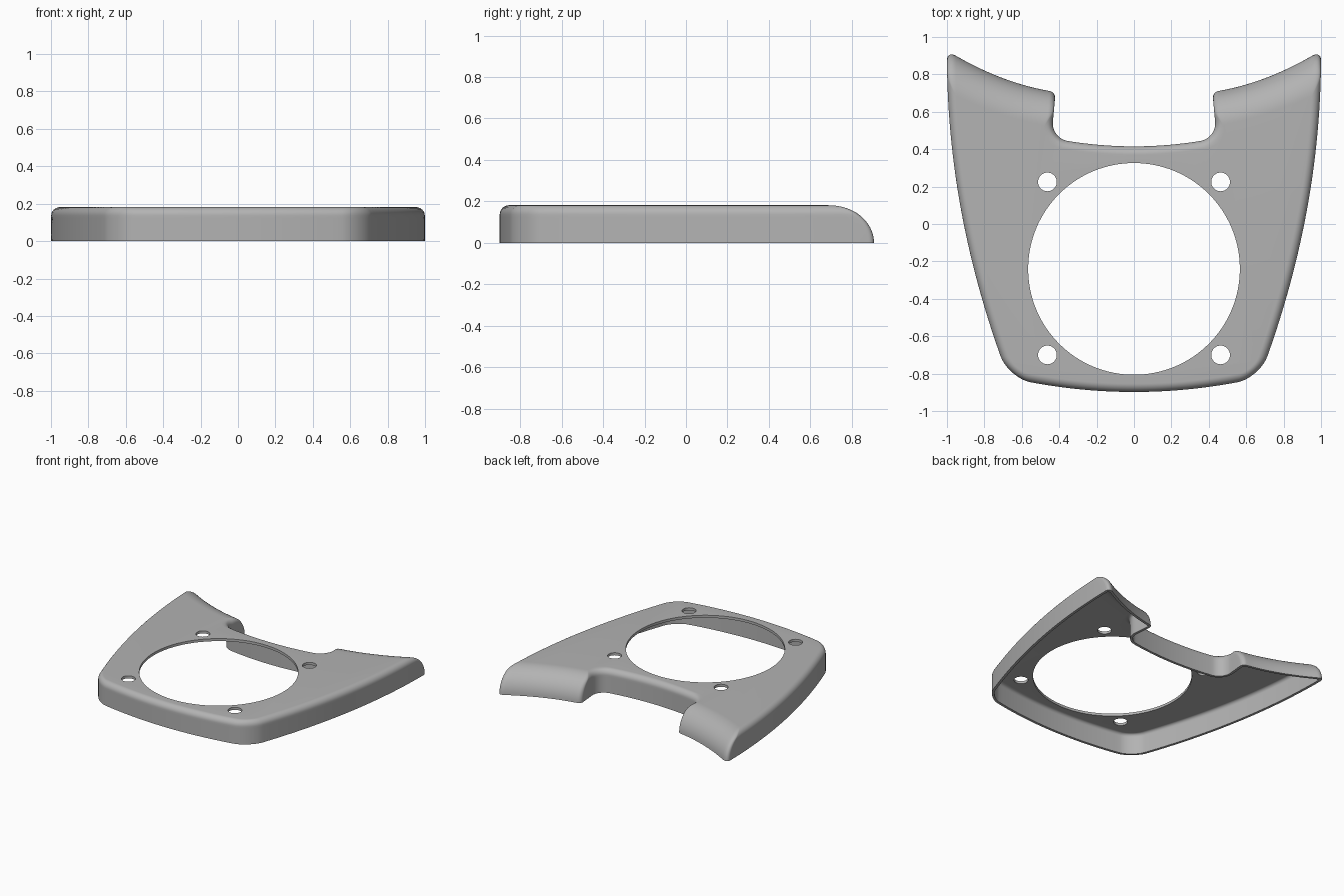
import bpy, bmesh
from math import sqrt, sin, asin, pi
from mathutils import Vector

if "Cube" in bpy.data.objects:
    bpy.data.objects.remove(bpy.data.objects["Cube"])

HEIGHT = 0.182      # overall height, also the radius of the rear roll-off
EDGE = 0.045        # radius of the other top edges
WALL = 0.02         # shell thickness


def spread(a, b, n):
    return [a + (b - a) * i / n for i in range(n + 1)]


def meet(fx, fy, x, y):
    """Corner where x = fx(y) crosses y = fy(x)."""
    for _ in range(40):
        y = fy(x)
        x = fx(y)
    return Vector((x, y))


def fillet(a, corner, b, n=9):
    """Rounded corner, end points left out."""
    pts = []
    for t in spread(0, 1, n)[1:-1]:
        wa, wc, wb = (1 - t) ** 2, 1.414 * t * (1 - t), t * t
        pts.append((a * wa + corner * wc + b * wb) / (wa + wc + wb))
    return pts


def outline(d, rear_d):
    """Closed plan outline, inset by d, with the rear edges inset by rear_d."""
    def front(x): return -0.898 + 0.17 * x * x + d * sqrt(1 + (0.34 * x) ** 2)
    def side(y): return 1 - 0.111 * (0.9 - y) ** 2 - d * sqrt(1 + (0.222 * (0.9 - y)) ** 2)
    def rear(x): return 0.404 * x * x - 0.191 * x + 0.715 - rear_d * sqrt(1 + (0.808 * x - 0.191) ** 2)
    def notch_side(y): return 0.42 + 0.09 * (0.7 - y) + d
    def notch_back(x): return 0.415 + 0.23 * x * x - d

    c1 = meet(side, front, 0.7, -0.8)
    c2 = meet(side, rear, 1, 0.9)
    c3 = meet(notch_side, rear, 0.43, 0.7)
    c4 = meet(notch_side, notch_back, 0.43, 0.45)
    f1, f2, f3 = 0.115 - d, max(0.05 - d, 0.012), max(0.032 - d, 0.01)
    f4 = min(0.085 + d, 0.95 * (c3.y - c4.y) - f3)

    runs = [
        [Vector((x, front(x))) for x in spread(0, c1.x - f1, 16)],
        [Vector((side(y), y)) for y in spread(c1.y + f1, c2.y - f2, 28)],
        [Vector((x, rear(x))) for x in spread(c2.x - f2, c3.x + f3, 18)],
        [Vector((notch_side(y), y)) for y in spread(c3.y - f3, c4.y + f4, 6)],
        [Vector((x, notch_back(x))) for x in spread(c4.x - f4, 0, 12)],
    ]
    half = list(runs[0])
    for corner, run in zip((c1, c2, c3, c4), runs[1:]):
        half += fillet(half[-1], corner, run[0]) + run
    return half + [Vector((-p.x, p.y)) for p in reversed(half[1:-1])]


def skin(inset):
    """Rings of one shell surface from the ground up."""
    roll, edge = HEIGHT - inset, EDGE - inset
    start = HEIGHT - EDGE
    bend = asin(start / roll)
    rings = []
    for t in spread(0, bend, 8) + spread(bend, pi / 2, 9)[1:]:
        z = roll * sin(t)
        up = min(max(z - start, 0), edge)
        d = inset + edge - sqrt(edge ** 2 - up ** 2)
        rear_d = inset + roll - sqrt(max(roll ** 2 - z ** 2, 0))
        rings.append([(p.x, p.y, z) for p in outline(d, rear_d)])
    return rings


# Material
grey = bpy.data.materials.new("satin grey")
grey.use_nodes = True
grey.diffuse_color = (0.45, 0.45, 0.45, 1)
grey.node_tree.nodes["Principled BSDF"].inputs["Base Color"].default_value = grey.diffuse_color

# Hollow cover: inner skin downward, rim, outer skin upward
bm = bmesh.new()
rings = [[bm.verts.new(p) for p in ring] for ring in skin(WALL)[::-1] + skin(0)]
for low, high in zip(rings, rings[1:]):
    for i in range(len(low)):
        bm.faces.new((low[i - 1], low[i], high[i], high[i - 1]))
bm.faces.new(rings[0])
bm.faces.new(rings[-1])
bmesh.ops.recalc_face_normals(bm, faces=bm.faces)
mesh = bpy.data.meshes.new("cover_plate")
bm.to_mesh(mesh)
bm.free()
mesh.materials.append(grey)
cover = bpy.data.objects.new("cover_plate", mesh)
bpy.context.collection.objects.link(cover)


# Large opening and four screw holes
def cut_hole(x, y, radius, sides):
    bpy.ops.mesh.primitive_cylinder_add(vertices=sides, radius=radius, depth=0.2,
                                        location=(x, y, HEIGHT))
    cutter = bpy.context.object
    cutter.name = "hole_cutter"
    cutter.hide_render = True
    cutter.data.materials.append(grey)
    mod = cover.modifiers.new("hole", "BOOLEAN")
    mod.operation, mod.solver, mod.object = "DIFFERENCE", "EXACT", cutter
    bpy.context.view_layer.objects.active = cover
    bpy.ops.object.modifier_apply(modifier=mod.name)
    bpy.data.objects.remove(cutter)


cut_hole(0, -0.24, 0.566, 128)
for x in (-0.463, 0.463):
    for y in (0.225, -0.7):
        cut_hole(x, y, 0.05, 32)

bpy.ops.object.select_all(action="DESELECT")
cover.select_set(True)
bpy.context.view_layer.objects.active = cover
bpy.ops.object.shade_smooth_by_angle(angle=pi / 6)
